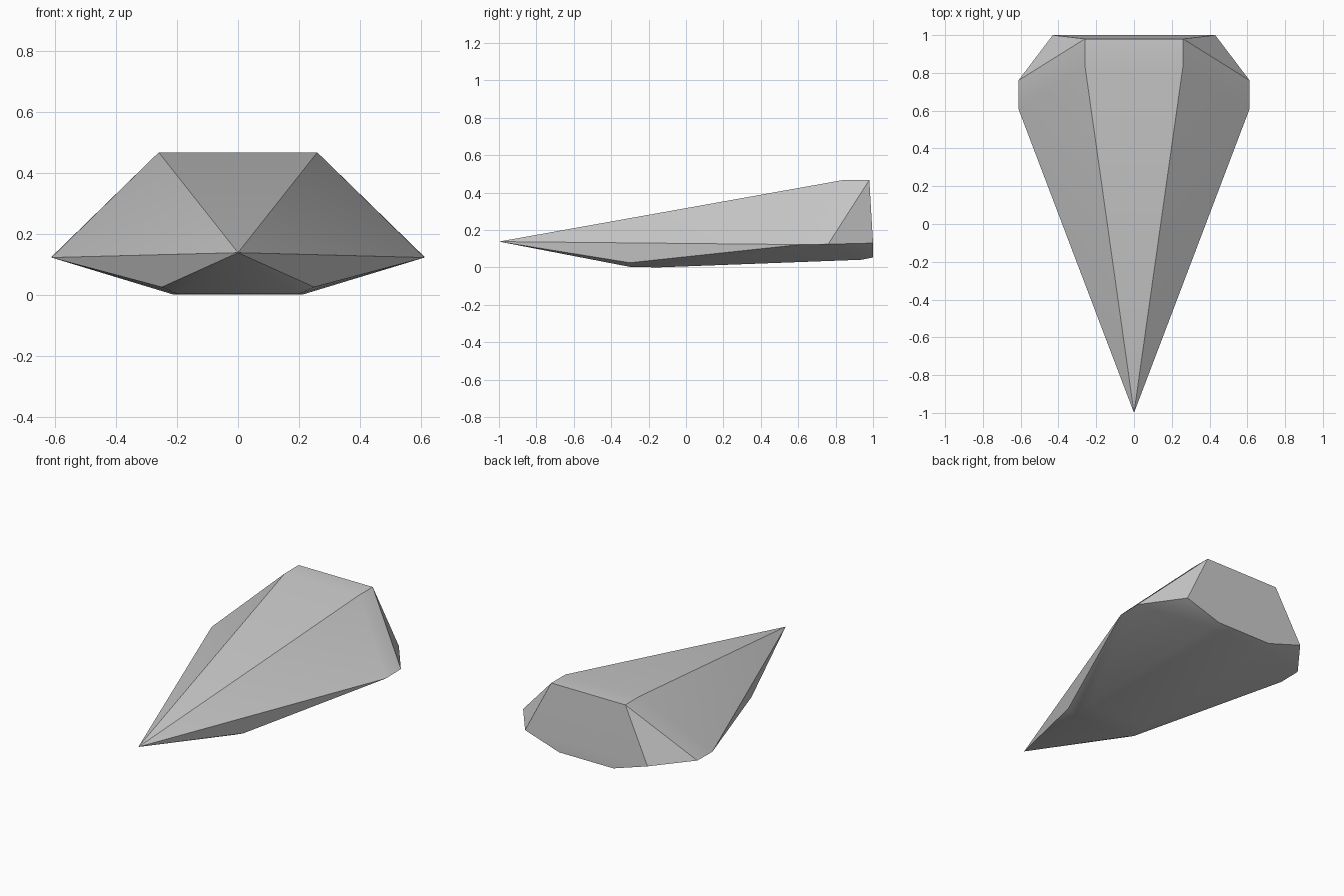
import bpy, bmesh, math

if "Cube" in bpy.data.objects:
    bpy.data.objects.remove(bpy.data.objects["Cube"])

# Key corners of the right half of the faceted wedge
tip = (0, -1, 0.138)
half = [
    (0.26, 0.84, 0.467), (0.26, 0.98, 0.467),      # top deck rear
    (0.612, 0.61, 0.122), (0.612, 0.76, 0.124),    # widest side
    (0.43, 1.0, 0.13), (0.19, 1.0, 0.053),         # stern
    (0.20, 0.94, 0.041),                           # stern underside
    (0.20, -0.30, 0.003), (0.21, -0.15, 0.0),      # keel flat
    (0.25, -0.30, 0.025),                          # keel chamfer
]

# Mirror the corners and skin them
bm = bmesh.new()
bm.verts.new(tip)
for x, y, z in half:
    for side in (1, -1):
        bm.verts.new((side * x, y, z))
bmesh.ops.convex_hull(bm, input=bm.verts[:])
bmesh.ops.dissolve_limit(bm, angle_limit=math.radians(0.5),
                         verts=bm.verts[:], edges=bm.edges[:])
bmesh.ops.recalc_face_normals(bm, faces=bm.faces[:])

mesh = bpy.data.meshes.new("wedge_hull")
bm.to_mesh(mesh)
bm.free()
hull = bpy.data.objects.new("wedge_hull", mesh)
bpy.context.collection.objects.link(hull)

# Soft shading across shallow chamfers, crisp main ridges
bpy.context.view_layer.objects.active = hull
hull.select_set(True)
bpy.ops.object.shade_smooth_by_angle(angle=math.radians(30))
